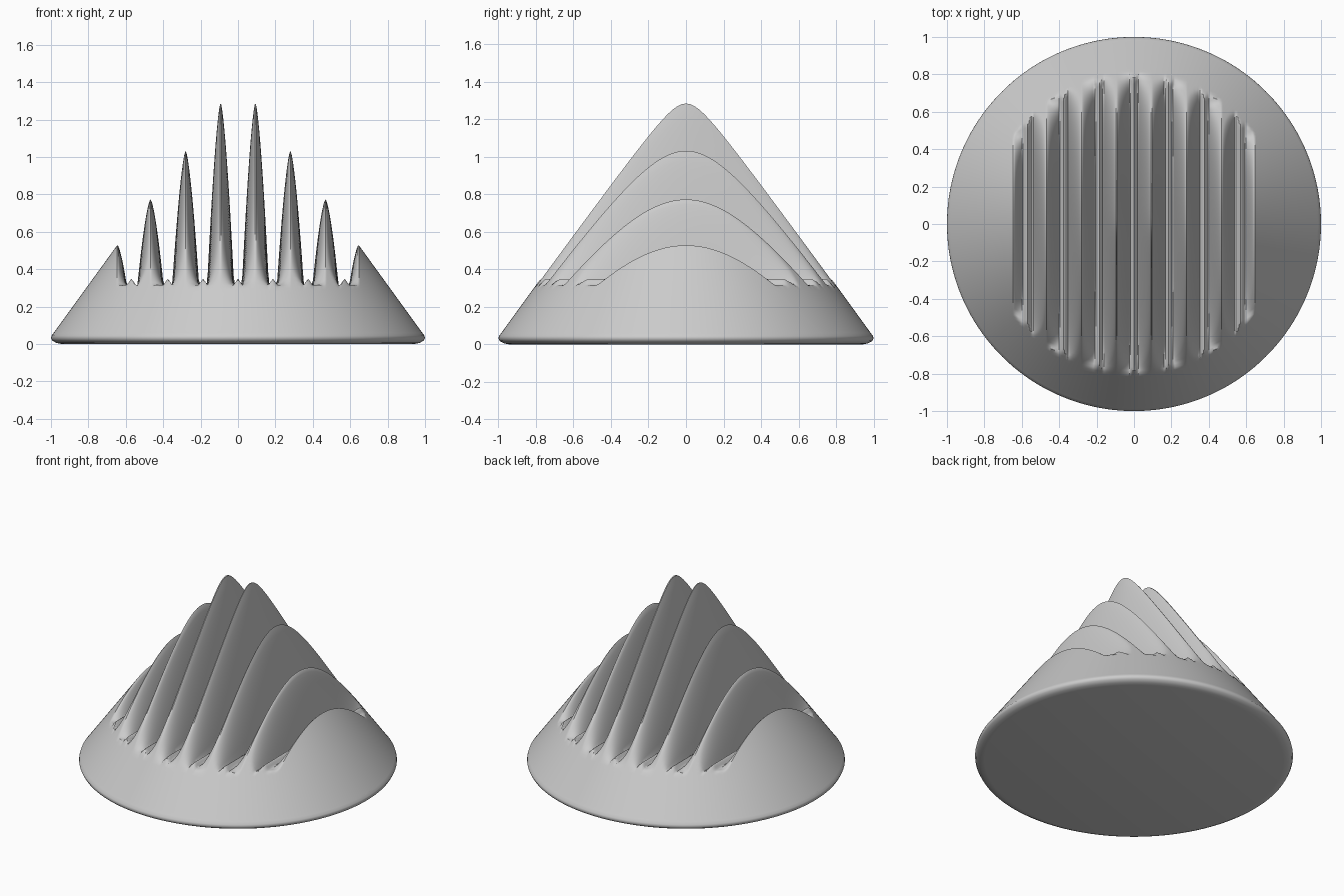
import bpy, bmesh, math

if "Cube" in bpy.data.objects:
    bpy.data.objects.remove(bpy.data.objects["Cube"], do_unlink=True)

RIM = 0.985                       # radius where the cone meets the rounded rim
FINS = [(0.093, 0.072), (0.28, 0.072), (0.468, 0.07), (0.645, 0.05)]  # centre, half width
SLOTS = [0, 0.187, 0.375, 0.57]   # slot centres


def cone(x, y):
    return 1.42 - 1.38 * math.hypot(x, y)


def height(x, y):
    """Cone surface cut by parallel slots, leaving fins with curved sides."""
    top = cone(x, y)
    ax = abs(x)
    last = FINS[-1][0]
    if ax >= last:
        return top
    # slot floor with a faint ridge along its middle
    gap = min(abs(ax - s) for s in SLOTS)
    floor = 0.315 + 0.035 * max(0, 1 - gap / 0.025)
    centre, half = min(FINS, key=lambda f: abs(ax - f[0]) / f[1])
    u = min(1, abs(ax - centre) / half)
    crest = max(0, cone(centre, y) - floor)
    return min(top, floor + crest * (1 - u ** 1.5))


# Columns run along the fins, fine over the slots and coarser at the sides
fine = 112
columns = [0.67 * i / fine for i in range(-fine, fine + 1)]
start = math.asin(0.67 / RIM)
sides = [RIM * math.sin(start + (math.pi / 2 - start) * i / 24) for i in range(1, 25)]
columns = [-x for x in reversed(sides)] + columns + sides
ROWS = 100

# Finned upper surface
bm = bmesh.new()
grid = []
for x in columns:
    reach = math.sqrt(max(0, RIM ** 2 - x * x))
    column = []
    for j in range(ROWS + 1):
        y = -reach * math.cos(math.pi * j / ROWS) * 0.4 + reach * (2 * j / ROWS - 1) * 0.6
        column.append(bm.verts.new((x, y, height(x, y))))
    grid.append(column)
for a, b in zip(grid, grid[1:]):
    for j in range(ROWS):
        bm.faces.new((a[j], b[j], b[j + 1], a[j + 1]))
bmesh.ops.remove_doubles(bm, verts=bm.verts, dist=0.00005)

# Rounded rim and flat underside
edges = [e for e in bm.edges if e.is_boundary]
for radius, z in [(0.997, 0.045), (1.0, 0.033), (0.993, 0.018), (0.97, 0.006), (0.94, 0)]:
    out = bmesh.ops.extrude_edge_only(bm, edges=edges)["geom"]
    for v in (g for g in out if isinstance(g, bmesh.types.BMVert)):
        k = radius / math.hypot(v.co.x, v.co.y)
        v.co = (v.co.x * k, v.co.y * k, z)
    edges = [g for g in out if isinstance(g, bmesh.types.BMEdge) and g.is_boundary]
bmesh.ops.contextual_create(bm, geom=edges)
bmesh.ops.recalc_face_normals(bm, faces=bm.faces)

mesh = bpy.data.meshes.new("finned_cone")
bm.to_mesh(mesh)
bm.free()
body = bpy.data.objects.new("finned_cone", mesh)
bpy.context.collection.objects.link(body)

# Plain grey finish
grey = bpy.data.materials.new("plain_grey")
grey.use_nodes = True
colour = (0.6, 0.6, 0.6, 1)
grey.diffuse_color = colour
grey.node_tree.nodes["Principled BSDF"].inputs["Base Color"].default_value = colour
mesh.materials.append(grey)

bpy.ops.object.select_all(action="DESELECT")
body.select_set(True)
bpy.context.view_layer.objects.active = body
bpy.ops.object.shade_smooth_by_angle(angle=math.radians(40))
